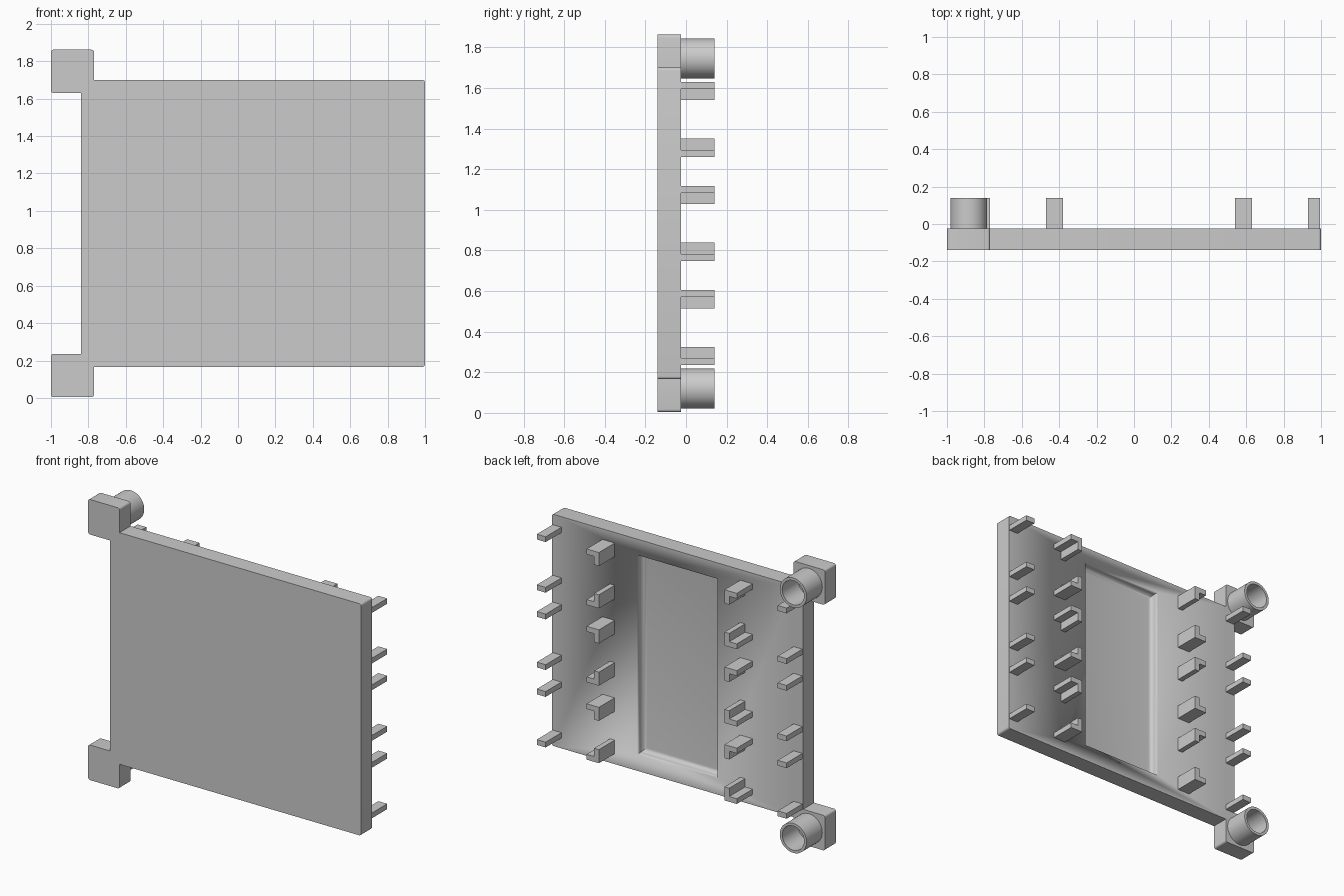
import bpy, bmesh
from mathutils import Matrix, Vector

old = bpy.data.objects.get("Cube")
if old:
    bpy.data.objects.remove(old, do_unlink=True)

grey = bpy.data.materials.new("plain_grey")
grey.use_nodes = True
COLOUR = (0.6, 0.6, 0.6, 1)
grey.diffuse_color = COLOUR
grey.node_tree.nodes["Principled BSDF"].inputs["Base Color"].default_value = COLOUR

FRONT, BACK, TIP = -0.14, -0.025, 0.14   # depth levels
MID_X, MID_Z = 0.08, 0.933               # centre of the plate


def finish(name, bm, smooth=False):
    bmesh.ops.recalc_face_normals(bm, faces=bm.faces[:])
    mesh = bpy.data.meshes.new(name)
    bm.to_mesh(mesh)
    bm.free()
    mesh.materials.append(grey)
    obj = bpy.data.objects.new(name, mesh)
    bpy.context.collection.objects.link(obj)
    bpy.ops.object.select_all(action="DESELECT")
    obj.select_set(True)
    bpy.context.view_layer.objects.active = obj
    if smooth:
        bpy.ops.object.shade_smooth_by_angle(angle=0.6)
    return obj


def prism(outline, y0, y1):
    """Extrude an x-z outline from y0 to y1."""
    bm = bmesh.new()
    face = bm.faces.new([bm.verts.new((x, y0, z)) for x, z in outline])
    ext = bmesh.ops.extrude_face_region(bm, geom=[face])
    verts = [v for v in ext["geom"] if isinstance(v, bmesh.types.BMVert)]
    bmesh.ops.translate(bm, verts=verts, vec=(0, y1 - y0, 0))
    bmesh.ops.recalc_face_normals(bm, faces=bm.faces[:])
    return bm


def rectangle(x0, x1, z0, z1):
    return [(x0, z0), (x1, z0), (x1, z1), (x0, z1)]


# Plate with two corner blocks, outer corners rounded
upper = [(1, 1.70), (-0.77, 1.70), (-0.77, 1.862), (-1, 1.862), (-1, 1.63), (-0.84, 1.63)]
lower = [(x, 2 * MID_Z - z) for x, z in reversed(upper)]
bm = prism(upper + lower, FRONT, BACK)
corners = [e for e in bm.edges
           if abs(e.verts[0].co.y - e.verts[1].co.y) > 0.05 and e.is_convex]
bmesh.ops.bevel(bm, geom=corners, offset=0.014, segments=4, profile=0.5, affect="EDGES")
plate = finish("plate", bm, smooth=True)

# Rectangular recess with a rounded floor edge, cut into the back
FLOOR = BACK - 0.06
bm = prism(rectangle(MID_X - 0.295, MID_X + 0.295, 0.275, 1.595), FLOOR, 0.05)
rim = [e for e in bm.edges if all(abs(v.co.y - FLOOR) < 1e-4 for v in e.verts)]
bmesh.ops.bevel(bm, geom=rim, offset=0.03, segments=5, profile=0.5, affect="EDGES")
cutter = finish("recess_cutter", bm, smooth=True)
cutter.hide_render = True
cut = plate.modifiers.new("recess", "BOOLEAN")
cut.object = cutter
cut.solver = "EXACT"
bpy.context.view_layer.objects.active = plate
bpy.ops.object.modifier_apply(modifier=cut.name)
bpy.data.objects.remove(cutter, do_unlink=True)

# Open tubes behind the corner blocks
for name, z in (("lower_tube", 0.12), ("upper_tube", 1.745)):
    bm = bmesh.new()
    profile = [(0.098, BACK - 0.005), (0.098, TIP), (0.08, TIP), (0.08, BACK), (0, BACK)]
    verts = [bm.verts.new((r, y, 0)) for r, y in profile]
    edges = [bm.edges.new(pair) for pair in zip(verts, verts[1:])]
    bmesh.ops.spin(bm, geom=verts + edges, axis=(0, 1, 0), cent=(0, 0, 0),
                   angle=6.283185, steps=48)
    bmesh.ops.remove_doubles(bm, verts=bm.verts[:], dist=1e-4)
    bmesh.ops.transform(bm, matrix=Matrix.Translation(Vector((-0.883, 0, z))), verts=bm.verts[:])
    finish(name, bm, smooth=True)

# Three rows of facing upper and lower clips, mirrored about the plate centre
T = 0.035
ROOT = BACK - 0.005
for row, top in enumerate((1.63, 1.118, 0.605), 1):
    for level, outer, sign in (("upper", top, -1), ("lower", top - 0.37, 1)):
        for side, mirror in (("left", 1), ("right", -1)):
            label = f"{side}_{level}_{row}"
            # L-shaped clip with its wall towards the recess
            ell = [(0.46, 0), (0.55, 0), (0.55, T), (0.46 + T, T), (0.46 + T, 0.09), (0.46, 0.09)]
            pts = [(MID_X + mirror * x, outer + sign * z) for x, z in ell]
            finish(f"clip_{label}", prism(pts, ROOT, TIP))
            # Flat pin at the plate edge
            pin = rectangle(0.85, 0.915, 0, T)
            pts = [(MID_X + mirror * x, outer + sign * z) for x, z in pin]
            finish(f"pin_{label}", prism(pts, ROOT, TIP))
